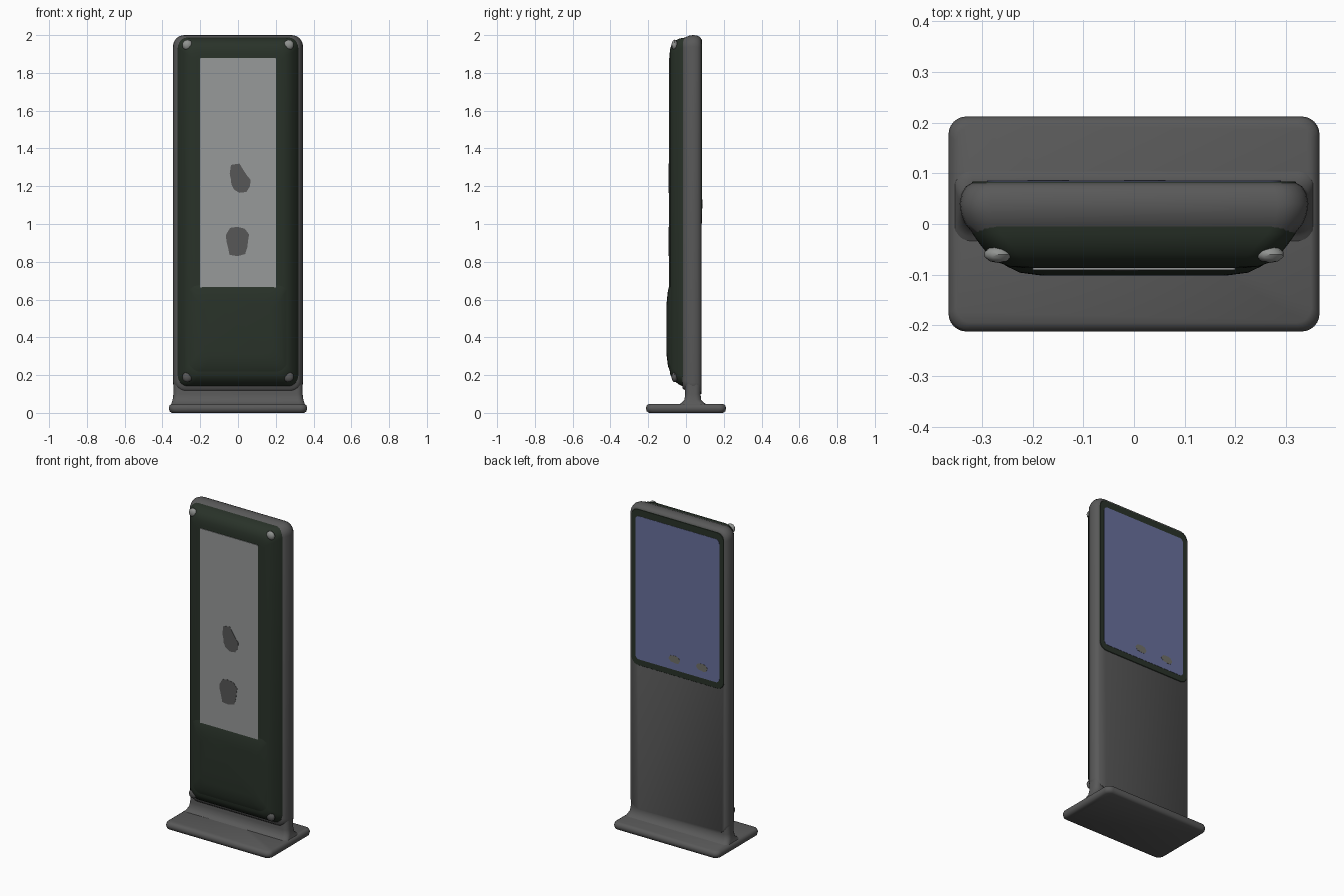
import bpy, bmesh, math
from mathutils import Vector

old = bpy.data.objects.get("Cube")
if old:
    bpy.data.objects.remove(old)


def material(name, r, g, b):
    m = bpy.data.materials.new(name)
    m.use_nodes = True
    m.diffuse_color = (r, g, b, 1)
    bsdf = m.node_tree.nodes["Principled BSDF"]
    bsdf.inputs["Base Color"].default_value = (r, g, b, 1)
    bsdf.inputs["Roughness"].default_value = 0.7
    return m


GREY = material("body grey", 0.10, 0.10, 0.10)
DARK = material("dark green", 0.022, 0.032, 0.022)
PALE = material("pale screen", 0.31, 0.32, 0.32)
MARK = material("mark grey", 0.095, 0.095, 0.095)
BLUE = material("display blue", 0.14, 0.16, 0.33)
OLIVE = material("olive grey", 0.16, 0.16, 0.14)
BOLT = material("bolt grey", 0.28, 0.29, 0.28)


def finish(name, bm, mat, angle=50):
    bmesh.ops.recalc_face_normals(bm, faces=bm.faces)
    mesh = bpy.data.meshes.new(name)
    bm.to_mesh(mesh)
    bm.free()
    mesh.materials.append(mat)
    ob = bpy.data.objects.new(name, mesh)
    bpy.context.collection.objects.link(ob)
    bpy.ops.object.select_all(action="DESELECT")
    ob.select_set(True)
    bpy.context.view_layer.objects.active = ob
    bpy.ops.object.shade_smooth_by_angle(angle=math.radians(angle))
    return ob


def rounded_rect(u0, u1, v0, v1, r, n=6):
    pts = []
    corners = [(u1 - r, v1 - r), (u0 + r, v1 - r), (u0 + r, v0 + r), (u1 - r, v0 + r)]
    for k, (cu, cv) in enumerate(corners):
        for i in range(n + 1):
            a = math.pi / 2 * (k + i / n)
            pts.append((cu + r * math.cos(a), cv + r * math.sin(a)))
    return pts


def skin(name, rings, mat, angle=50):
    """Join rings of equal length and cap both ends."""
    bm = bmesh.new()
    loops = [[bm.verts.new(p) for p in ring] for ring in rings]
    for a, b in zip(loops, loops[1:]):
        for i in range(len(a)):
            j = (i + 1) % len(a)
            bm.faces.new((a[i], a[j], b[j], b[i]))
    bm.faces.new(loops[0])
    bm.faces.new(loops[-1])
    return finish(name, bm, mat, angle)


def upright(name, sections, mat):
    """Sections are (y, half width, bottom, top, corner radius)."""
    return skin(name, [[(u, y, v) for u, v in rounded_rect(-w, w, lo, hi, r)]
                       for y, w, lo, hi, r in sections], mat)


def level(name, sections, mat):
    """Sections are (z, half width, front, back, corner radius)."""
    return skin(name, [[(u, v, z) for u, v in rounded_rect(-w, w, lo, hi, r)]
                       for z, w, lo, hi, r in sections], mat)


def blob(name, x, z, y0, y1, radii, mat):
    rings = []
    for y in (y0, y1):
        ring = []
        for i, r in enumerate(radii):
            a = 2 * math.pi * i / len(radii)
            ring.append((x + r * math.cos(a), y, z + r * math.sin(a)))
        rings.append(ring)
    return skin(name, rings, mat, 30)


# Foot plate and flared stem
level("foot_plate", [(0, 0.35, -0.195, 0.195, 0.03), (0.008, 0.362, -0.208, 0.208, 0.035),
                     (0.025, 0.366, -0.212, 0.212, 0.035), (0.04, 0.362, -0.208, 0.208, 0.035),
                     (0.048, 0.35, -0.195, 0.195, 0.03)], GREY)
level("stem", [(0.04, 0.355, -0.05, 0.115, 0.03), (0.052, 0.352, -0.025, 0.098, 0.03),
               (0.07, 0.346, -0.008, 0.08, 0.03), (0.1, 0.342, -0.004, 0.077, 0.03),
               (0.16, 0.34, -0.004, 0.08, 0.03), (0.24, 0.338, 0.0, 0.08, 0.03)], GREY)

# Main column
upright("column", [(-0.018, 0.318, 0.13, 1.978, 0.045), (0.0, 0.333, 0.115, 1.99, 0.055),
                   (0.02, 0.341, 0.1, 1.998, 0.06), (0.04, 0.344, 0.1, 2.0, 0.06),
                   (0.06, 0.34, 0.1, 1.997, 0.06), (0.074, 0.332, 0.1, 1.99, 0.055),
                   (0.081, 0.32, 0.1, 1.98, 0.05)], GREY)

# Front shell with its swollen lower part
upright("front_shell", [(0.0, 0.325, 0.14, 1.987, 0.05), (-0.02, 0.318, 0.142, 1.985, 0.055),
                        (-0.04, 0.304, 0.152, 1.98, 0.06), (-0.06, 0.288, 0.168, 1.968, 0.06),
                        (-0.075, 0.27, 0.185, 1.952, 0.055), (-0.084, 0.245, 0.205, 1.928, 0.05),
                        (-0.087, 0.215, 0.235, 1.9, 0.04)], DARK)
upright("lower_swelling", [(-0.07, 0.272, 0.19, 0.72, 0.05), (-0.084, 0.25, 0.215, 0.69, 0.05),
                           (-0.096, 0.225, 0.25, 0.645, 0.05),
                           (-0.102, 0.18, 0.3, 0.59, 0.05)], DARK)

# Front screen and its two marks
upright("front_screen", [(-0.084, 0.2, 0.66, 1.88, 0.006),
                         (-0.0905, 0.2, 0.66, 1.88, 0.006)], PALE)
pear = [0.058, 0.045, 0.05, 0.085, 0.09, 0.06, 0.045, 0.05, 0.06, 0.07, 0.075, 0.065]
blob("upper_mark", 0.008, 1.235, -0.088, -0.092, pear, MARK)
blob("lower_mark", -0.002, 0.91, -0.088, -0.092,
     [0.055, 0.07, 0.075, 0.075, 0.08, 0.07, 0.06, 0.06, 0.085, 0.08, 0.08, 0.06], MARK)

# Corner bolts
for side, sx in (("left", 1), ("right", -1)):
    for place, z in (("top", 1.948), ("bottom", 0.19)):
        bm = bmesh.new()
        bmesh.ops.create_icosphere(bm, subdivisions=2, radius=0.028)
        bmesh.ops.scale(bm, vec=(1, 0.6, 1), verts=bm.verts)
        bmesh.ops.translate(bm, vec=Vector((sx * 0.268, -0.06, z)), verts=bm.verts)
        finish(f"{place}_{side}_bolt", bm, BOLT if place == "top" else MARK, 30)

# Rear display: bezel, glass and two small marks
upright("rear_bezel", [(0.079, 0.322, 1.0, 1.98, 0.05), (0.084, 0.318, 1.004, 1.976, 0.045)], DARK)
upright("rear_glass", [(0.082, 0.29, 1.04, 1.935, 0.025), (0.0855, 0.29, 1.04, 1.935, 0.025)], BLUE)
for name, x in (("middle", 0.02), ("right", -0.17)):
    blob(f"rear_{name}_mark", x, 1.105, 0.084, 0.0865,
         [0.042, 0.034, 0.024, 0.025, 0.032, 0.04, 0.034, 0.024, 0.02, 0.03], OLIVE)
